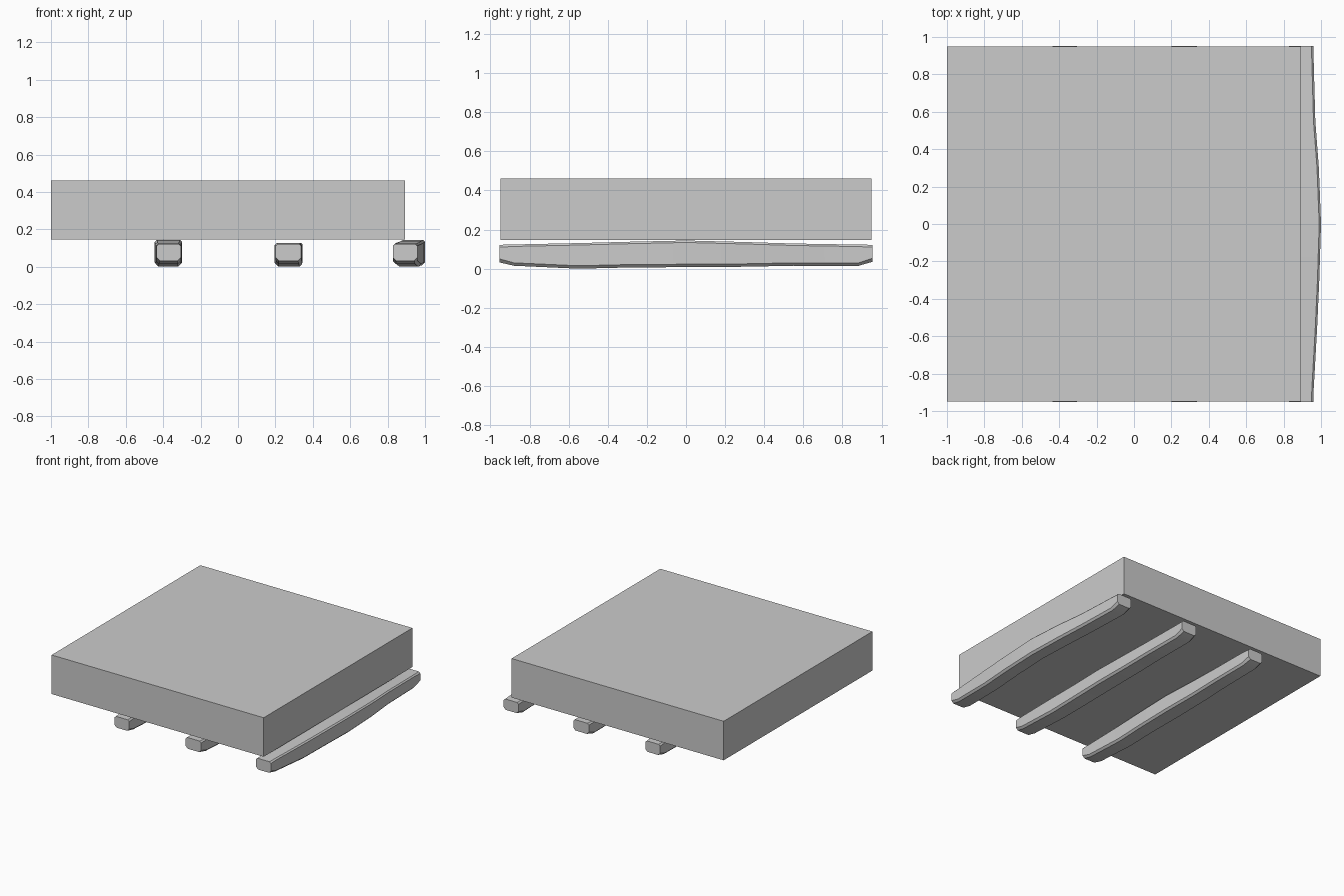
import bpy, bmesh, random

if "Cube" in bpy.data.objects:
    bpy.data.objects.remove(bpy.data.objects["Cube"])

random.seed(4)


def finish(bm, name, smooth=False):
    bmesh.ops.recalc_face_normals(bm, faces=bm.faces)
    mesh = bpy.data.meshes.new(name)
    bm.to_mesh(mesh)
    bm.free()
    ob = bpy.data.objects.new(name, mesh)
    bpy.context.collection.objects.link(ob)
    if smooth:
        bpy.context.view_layer.objects.active = ob
        ob.select_set(True)
        bpy.ops.object.shade_smooth_by_angle(angle=0.6)
        ob.select_set(False)
    return ob


# Square slab
bm = bmesh.new()
bmesh.ops.create_cube(bm, size=1)
for v in bm.verts:
    v.co = (-0.0535 + v.co.x * 1.893, v.co.y * 1.896, 0.303 + v.co.z * 0.315)
finish(bm, "slab")


def section(bm, y, x0, x1, z0, z1, c):
    """Rectangle with worn corners, larger wear on the underside."""
    b = c * 1.5
    pts = [(x0 + b, z0), (x1 - b, z0), (x1, z0 + b), (x1, z1 - c),
           (x1 - c, z1), (x0 + c, z1), (x0, z1 - c), (x0, z0 + b)]
    return [bm.verts.new((x, y, z)) for x, z in pts]


# Stations along a beam: y, bottom, share of the mid-length bulge
stations = [(-0.953, 0.032, 0), (-0.88, 0.015, 0.08), (-0.55, 0.0, 0.4),
            (-0.3, 0.006, 0.7), (0.0, 0.008, 1), (0.3, 0.01, 0.65),
            (0.55, 0.015, 0.3), (0.88, 0.014, 0.05), (0.953, 0.035, 0)]


def beam(name, left, right, top, bulge_l, bulge_r, bulge_top):
    bm = bmesh.new()
    rings = []
    for i, (y, z0, k) in enumerate(stations):
        end = i in (0, len(stations) - 1)
        j = 0 if end else random.uniform(-0.004, 0.004)
        rings.append(section(bm, y, left - bulge_l * k + j,
                             right + bulge_r * k + (j if k < 1 else 0),
                             z0, top + bulge_top * k, 0.012 if end else 0.01))
    for a, b in zip(rings, rings[1:]):
        for i in range(8):
            n = (i + 1) % 8
            bm.faces.new((a[i], a[n], b[n], b[i]))
    bm.faces.new(rings[0])
    bm.faces.new(rings[-1])
    return finish(bm, name, True)


# Three rough timber bearers under the slab
beam("left_bearer", -0.435, -0.305, 0.122, 0.008, 0.006, 0.020)
beam("middle_bearer", 0.2, 0.338, 0.122, 0.003, 0.008, 0.006)
beam("right_bearer", 0.828, 0.96, 0.122, -0.045, 0.04, 0.022)
